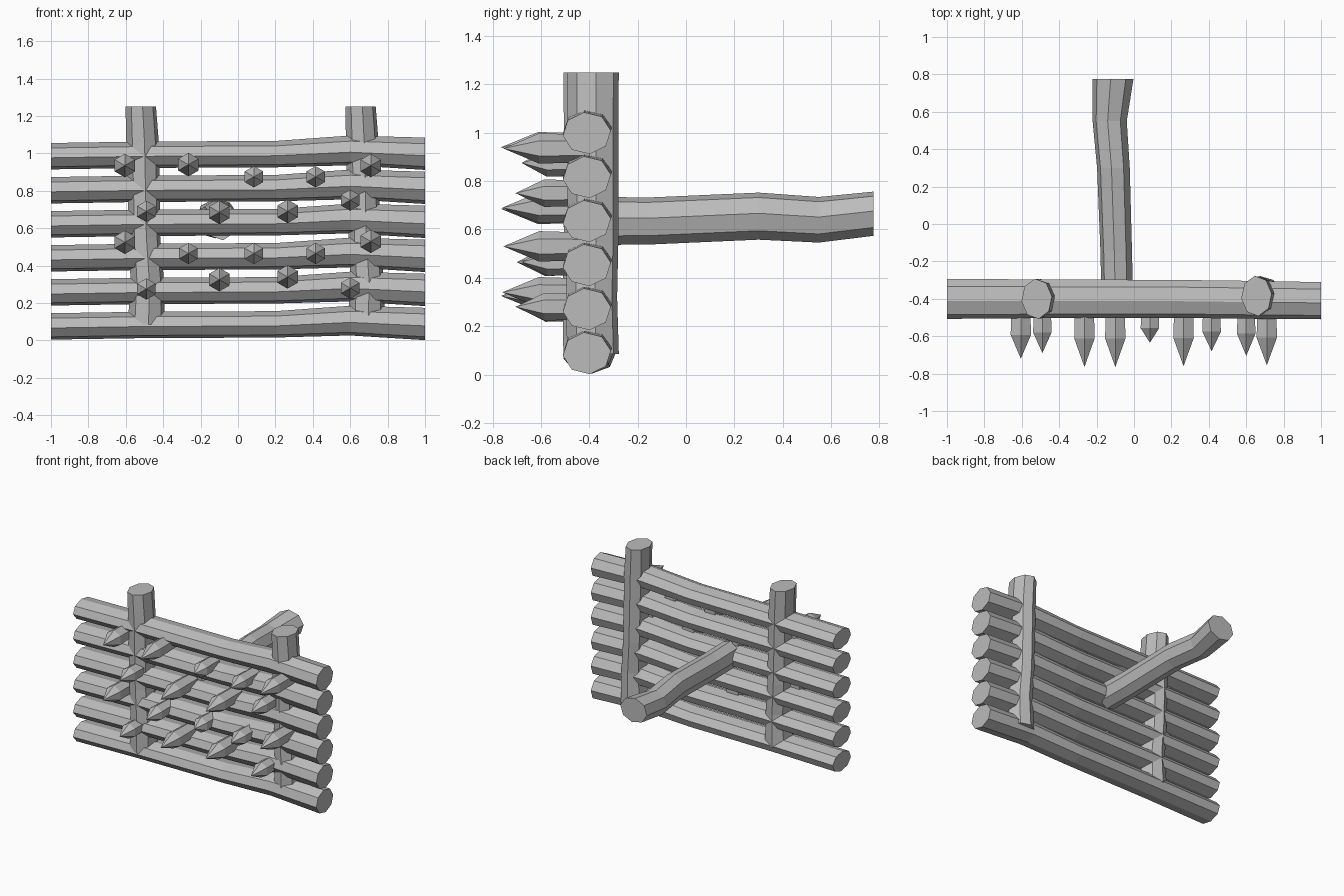
import bpy, bmesh
from math import cos, sin, pi
from mathutils import Vector

cube = bpy.data.objects.get("Cube")
if cube:
    bpy.data.objects.remove(cube)

wood = bpy.data.materials.new("grey_wood")
GREY = (0.5, 0.5, 0.5, 1)
wood.diffuse_color = GREY
wood.use_nodes = True
wood.node_tree.nodes["Principled BSDF"].inputs["Base Color"].default_value = GREY

X, Y, Z = Vector((1, 0, 0)), Vector((0, 1, 0)), Vector((0, 0, 1))


def loft(name, stations, u, v, sides=8, phase=0.0):
    """Faceted log through stations of (centre, radius along u, radius along v)."""
    bm = bmesh.new()
    rings = []
    for centre, ru, rv in stations:
        angles = [phase + 2 * pi * i / sides for i in range(sides)]
        rings.append([bm.verts.new(Vector(centre) + u * ru * cos(a) + v * rv * sin(a))
                      for a in angles])
    for a, b in zip(rings, rings[1:]):
        for i in range(sides):
            j = (i + 1) % sides
            bm.faces.new((a[i], a[j], b[j], b[i]))
    bm.faces.new(rings[0])
    bm.faces.new(rings[-1])
    bmesh.ops.remove_doubles(bm, verts=bm.verts, dist=0.0005)
    bmesh.ops.recalc_face_normals(bm, faces=bm.faces)
    mesh = bpy.data.meshes.new(name)
    bm.to_mesh(mesh)
    bm.free()
    mesh.materials.append(wood)
    obj = bpy.data.objects.new(name, mesh)
    bpy.context.collection.objects.link(obj)
    return obj


# Horizontal rails: one slightly crooked log, stacked
for n in range(6):
    z = 0.182 * n
    loft(f"rail_{n + 1}", [
        ((-1.0, -0.40, z + 0.075), 0.108, 0.071),
        ((-0.5, -0.40, z + 0.083), 0.104, 0.071),
        ((0.2, -0.40, z + 0.086), 0.102, 0.071),
        ((0.6, -0.405, z + 0.106), 0.102, 0.080),
        ((1.0, -0.41, z + 0.088), 0.100, 0.087)], Y, Z, phase=0.12)

# Upright posts
for name, x, y in (("right_post", -0.5, -0.40), ("left_post", 0.675, -0.385)):
    loft(name, [
        ((x + 0.01, y, 0.085), 0.100, 0.108),
        ((x + 0.015, y - 0.005, 0.32), 0.090, 0.106),
        ((x, y, 0.55), 0.085, 0.106),
        ((x - 0.01, y, 1.05), 0.088, 0.106),
        ((x - 0.02, y, 1.25), 0.082, 0.108)], X, Y, phase=0.12)

# Rear brace
loft("rear_brace", [
    ((-0.09, -0.38, 0.635), 0.085, 0.100),
    ((-0.095, -0.15, 0.635), 0.085, 0.098),
    ((-0.11, 0.30, 0.655), 0.088, 0.098),
    ((-0.13, 0.55, 0.64), 0.092, 0.095),
    ((-0.112, 0.775, 0.665), 0.110, 0.092)], X, Z, phase=0.12)

# Spikes: x, z and tip y
spikes = [
    (-0.605, 0.935, -0.72), (-0.265, 0.94, -0.765), (0.085, 0.875, -0.635),
    (0.415, 0.875, -0.68), (0.71, 0.935, -0.755),
    (-0.49, 0.69, -0.69), (-0.1, 0.685, -0.765), (0.265, 0.69, -0.76), (0.6, 0.75, -0.705),
    (-0.605, 0.525, -0.72), (-0.265, 0.465, -0.70), (0.085, 0.465, -0.635),
    (0.415, 0.465, -0.68), (0.71, 0.53, -0.755),
    (-0.49, 0.275, -0.69), (-0.1, 0.325, -0.765), (0.265, 0.34, -0.76), (0.6, 0.28, -0.705)]
for n, (x, z, tip) in enumerate(spikes):
    size = 0.063 if tip < -0.71 else 0.057
    shoulder = -0.5 + (tip + 0.5) * 0.42
    loft(f"spike_{n + 1}", [
        ((x, -0.40, z), size * 0.9, size * 0.9),
        ((x, shoulder, z), size, size),
        ((x, tip, z), 0, 0)], X, Z, sides=6, phase=pi / 6)
